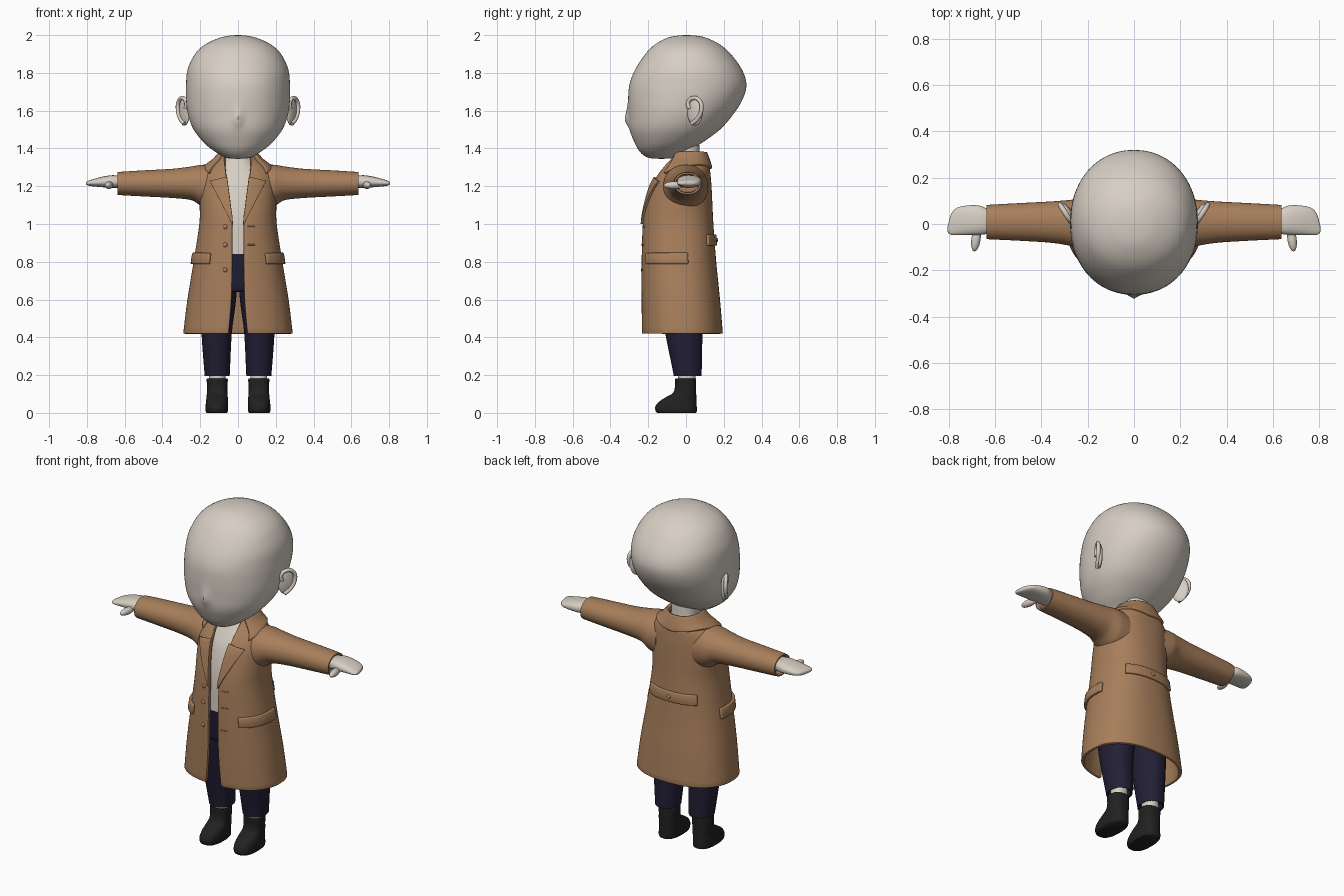
import bpy, bmesh, math
from mathutils import Vector, Matrix

if "Cube" in bpy.data.objects:
    bpy.data.objects.remove(bpy.data.objects["Cube"])


def material(name, rgb):
    m = bpy.data.materials.new(name)
    m.diffuse_color = (*rgb, 1)
    m.use_nodes = True
    m.node_tree.nodes["Principled BSDF"].inputs["Base Color"].default_value = m.diffuse_color
    return m


SKIN = material("pale skin", (0.68, 0.62, 0.55))
COAT = material("camel cloth", (0.39, 0.21, 0.105))
NAVY = material("navy cloth", (0.016, 0.014, 0.036))
BLACK = material("black leather", (0.015, 0.015, 0.015))


def finish(name, bm, mat, mirror=False, recalc=True):
    if recalc:
        bmesh.ops.recalc_face_normals(bm, faces=bm.faces)
    me = bpy.data.meshes.new(name)
    bm.to_mesh(me)
    bm.free()
    me.materials.append(mat)
    me.shade_smooth()
    me.set_sharp_from_angle(angle=math.radians(50))
    ob = bpy.data.objects.new(name, me)
    bpy.context.collection.objects.link(ob)
    if mirror:
        ob.modifiers.new("mirror", 'MIRROR')
    return ob


def smooth_rows(rows, k):
    """Catmull-Rom subdivision of a table of rows."""
    out = []
    for i in range(len(rows) - 1):
        p = [rows[max(0, min(len(rows) - 1, i + d))] for d in (-1, 0, 1, 2)]
        for j in range(k):
            t = j / k
            out.append([0.5 * (2 * b + (c - a) * t + (2 * a - 5 * b + 4 * c - d) * t * t
                               + (3 * b - a - 3 * c + d) * t ** 3) for a, b, c, d in zip(*p)])
    return out + [list(rows[-1])]


def power(v, e):
    return math.copysign(abs(v) ** e, v)


def loft(name, rows, mat, axis='z', k=4, seg=40, n=2.2, mirror=False, bump=None):
    """Skin oval sections. Row: position on axis, a min, a max, y min, y max."""
    bm = bmesh.new()
    rings = []
    for s, a0, a1, b0, b1 in smooth_rows(rows, k):
        ring = []
        for i in range(seg):
            t = 2 * math.pi * i / seg
            a = (a0 + a1) / 2 + (a1 - a0) / 2 * power(math.sin(t), 2 / n)
            b = (b0 + b1) / 2 - (b1 - b0) / 2 * power(math.cos(t), 2 / n)
            co = Vector((a, b, s) if axis == 'z' else (s, b, a))
            ring.append(bm.verts.new(bump(co) if bump else co))
        rings.append(ring)
    for r, q in zip(rings, rings[1:]):
        for i in range(seg):
            j = (i + 1) % seg
            bm.faces.new((r[i], r[j], q[j], q[i]))
    bm.faces.new(rings[0])
    bm.faces.new(rings[-1])
    return finish(name, bm, mat, mirror)


def ball(name, loc, scale, mat, rot=None, mirror=False):
    bm = bmesh.new()
    m = Matrix.Translation(loc) @ (rot or Matrix()) @ Matrix.Diagonal((*scale, 1))
    bmesh.ops.create_uvsphere(bm, u_segments=24, v_segments=14, radius=1, matrix=m)
    return finish(name, bm, mat, mirror)


# Head with a small pointed nose
def nose(co):
    if co.y < -0.1:
        dz = (co.z - 1.55) / (0.06 if co.z > 1.55 else 0.03)
        co.y -= 0.021 * math.exp(-(co.x / 0.022) ** 2 - dz * dz)
    return co


head = [(1.345, 0, -.13, -.13), (1.348, .05, -.185, -.07), (1.36, .085, -.22, -.03),
        (1.39, .132, -.25, .015), (1.43, .18, -.272, .085), (1.50, .235, -.298, .18),
        (1.58, .265, -.304, .25), (1.66, .275, -.306, .30), (1.74, .275, -.299, .32),
        (1.82, .266, -.268, .295), (1.90, .228, -.215, .237), (1.95, .175, -.165, .18),
        (1.985, .10, -.10, .11), (1.997, .045, -.045, .055), (2.0, 0, 0, 0)]
loft("head", [(z, -w, w, f, b) for z, w, f, b in head], SKIN, seg=96, n=2.1, bump=nose)

# Ears: flat bowl with a raised rim, tilted outward at the back
tilt = Matrix.Rotation(math.radians(-32), 4, 'Z')
ear_at = Vector((.283, .048, 1.595))
ball("ear", ear_at, (.016, .048, .074), SKIN, tilt, True)
rim = [(-.03, .015), (-.035, .05), (0, .072), (.038, .055), (.047, .01), (.02, -.04), (-.015, -.065)]
for side in (1, -1):
    cu = bpy.data.curves.new("ear_rim", 'CURVE')
    cu.dimensions = '3D'
    cu.bevel_depth = .011
    cu.bevel_resolution = 3
    cu.use_fill_caps = True
    sp = cu.splines.new('BEZIER')
    sp.bezier_points.add(len(rim) - 1)
    for bp, (y, z) in zip(sp.bezier_points, rim):
        p = ear_at + tilt @ Vector((.012, y, z))
        bp.co = (side * p.x, p.y, p.z)
        bp.handle_left_type = bp.handle_right_type = 'AUTO'
    cu.materials.append(SKIN)
    bpy.context.collection.objects.link(bpy.data.objects.new("ear_rim", cu))

# Coat body as a surface of angle t (0 = front) and height z
coat_rows = smooth_rows([
    (.42, .29, -.235, .195, .05), (.6, .268, -.236, .18, .035), (.8, .235, -.236, .16, .031),
    (1.0, .205, -.23, .145, .031), (1.1, .203, -.215, .14, .042), (1.2, .203, -.187, .135, .055),
    (1.26, .195, -.155, .13, .063), (1.30, .17, -.127, .125, .068), (1.335, .125, -.104, .115, .073),
    (1.375, .09, -.085, .10, .077)], 4)
N = 2.3


def coat_at(z):
    for p, q in zip(coat_rows, coat_rows[1:]):
        if z <= q[0] or q is coat_rows[-1]:
            f = (z - p[0]) / (q[0] - p[0])
            return [a + (b - a) * f for a, b in zip(p, q)]


def surf(t, z):
    _, w, f, b, _ = coat_at(z)
    return Vector((w * power(math.sin(t), 2 / N),
                   (f + b) / 2 - (b - f) / 2 * power(math.cos(t), 2 / N), z))


def angle_of(x, z):
    return math.asin(min(1, (x / coat_at(z)[1]) ** (N / 2)))


def patch(name, fn, nu, nv, height, depth, mirror=False, bevel=.004):
    """Cloth plate lying on the coat; fn(u, v) gives angle and height."""
    bm = bmesh.new()
    grid = []
    for j in range(nv + 1):
        row = []
        for i in range(nu + 1):
            t, z = fn(i / nu, j / nv)
            e = .004
            nrm = (surf(t + e, z) - surf(t - e, z)).cross(surf(t, z + e) - surf(t, z - e)).normalized()
            row.append(bm.verts.new(surf(t, z) + nrm * height))
        grid.append(row)
    for r, q in zip(grid, grid[1:]):
        for i in range(nu):
            bm.faces.new((r[i], r[i + 1], q[i + 1], q[i]))
    ob = finish(name, bm, COAT, mirror, recalc=False)
    so = ob.modifiers.new("thickness", 'SOLIDIFY')
    so.thickness, so.offset = depth, -1
    be = ob.modifiers.new("soft edge", 'BEVEL')
    be.width, be.segments, be.limit_method, be.angle_limit = bevel, 2, 'ANGLE', math.radians(50)


def body(u, v):
    z = coat_rows[round(v * (len(coat_rows) - 1))][0]
    t0 = angle_of(coat_at(z)[4], z)
    return t0 + u * (2 * math.pi - 2 * t0), z


def lapel(u, v):
    z = 1.0 + .245 * v - .02 * u * v
    x = coat_at(z)[4] - .004 + u * (.006 + .084 * v)
    return angle_of(x, z), z


def collar(u, v):
    t0 = .82 + .12 * v
    t = t0 + u * (2 * math.pi - 2 * t0)
    d = abs(math.pi - t) / (math.pi - .82)          # 0 at the back, 1 at the front ends
    low = 1.292 + .02 * math.sin(math.pi * min(1, d)) - .027 * d ** 4
    return t, low + (1.378 - low) * v


patch("coat_body", body, 72, len(coat_rows) - 1, 0, .018)
patch("lapel", lapel, 10, 16, .011, .014, True)
patch("collar", collar, 60, 8, .013, .02)
patch("pocket_flap", lambda u, v: (.62 + u * 1.15, .787 + .06 * v), 20, 2, .015, .018, True, .006)
patch("back_half_belt", lambda u, v: (math.pi - .72 + 1.44 * u, .885 + .06 * v), 24, 2, .012, .016, False, .005)
for z in (.985, .89, .757):
    patch("buttonhole", lambda u, v: (angle_of(.05 + .04 * u, z), z - .003 + .006 * v), 4, 1, .004, .006, False, .001)
    p = surf(angle_of(.068, z), z)
    ball("coat_button", (-p.x, p.y, z), (.012, .007, .012), COAT)
ball("belt_button", surf(math.pi, .915) + Vector((0, .012, 0)), (.012, .007, .012), COAT)

# Sleeves, with the cuff turned inward
loft("sleeve", [(.12, 1.07, 1.315, -.12, .115), (.18, 1.085, 1.314, -.12, .118), (.21, 1.105, 1.311, -.112, .114),
                (.25, 1.127, 1.304, -.10, .107), (.35, 1.138, 1.292, -.082, .098), (.5, 1.146, 1.284, -.072, .09),
                (.625, 1.153, 1.276, -.066, .083), (.636, 1.156, 1.273, -.063, .08),
                (.634, 1.166, 1.263, -.053, .07), (.60, 1.168, 1.261, -.051, .068)],
     COAT, 'x', n=2.1, mirror=True)

# Hands: mitten palm and thumb
loft("hand", [(.56, 1.195, 1.25, -.03, .055), (.63, 1.192, 1.256, -.042, .066), (.67, 1.192, 1.258, -.047, .08),
              (.72, 1.195, 1.25, -.048, .08), (.765, 1.199, 1.238, -.048, .07), (.79, 1.203, 1.23, -.047, .045),
              (.803, 1.208, 1.224, -.038, .0), (.806, 1.215, 1.217, -.03, -.01)],
     SKIN, 'x', n=2.4, mirror=True)
ball("thumb", (.683, -.065, 1.205), (.02, .054, .02), SKIN, Matrix.Rotation(math.radians(8), 4, 'Z'), True)

# Torso and neck under the coat
torso = [(z, -w + .04, w - .04, f + .035, b - .035)
         for z, w, f, b, _ in (coat_at(z) for z in (.84, .9, 1.0, 1.1, 1.2, 1.26))]
loft("torso", torso + [(1.31, -.10, .10, -.088, .085), (1.35, -.078, .078, -.07, .075),
                       (1.42, -.075, .075, -.07, .07)], SKIN, n=2.3)

# Trousers: hips and two tapered legs
loft("trouser_hips", [(.64, -.19, .19, -.15, .11), (.655, -.198, .198, -.17, .12), (.75, -.195, .195, -.185, .122),
                      (.845, -.187, .187, -.197, .12), (.865, -.185, .185, -.198, .118)], NAVY, n=2.3)
loft("trouser_leg", [(.74, .004, .195, -.165, .11), (.6, .010, .197, -.145, .102), (.42, .033, .193, -.11, .088),
                     (.215, .043, .178, -.068, .083), (.2, .046, .175, -.065, .08), (.203, .056, .165, -.055, .07),
                     (.23, .058, .163, -.053, .068)], NAVY, mirror=True)

# Ankles and boots
loft("ankle", [(.15, .066, .154, -.042, .05), (.26, .066, .154, -.042, .05)], SKIN, mirror=True)
loft("boot", [(0, .058, .166, -.152, .052), (.008, .054, .171, -.16, .057), (.03, .053, .172, -.163, .057),
              (.055, .053, .17, -.148, .056), (.08, .054, .167, -.112, .055), (.105, .056, .165, -.07, .054),
              (.14, .056, .164, -.058, .053), (.175, .054, .166, -.058, .053), (.182, .058, .162, -.054, .05),
              (.178, .066, .154, -.045, .044)], BLACK, n=2.5, mirror=True)
